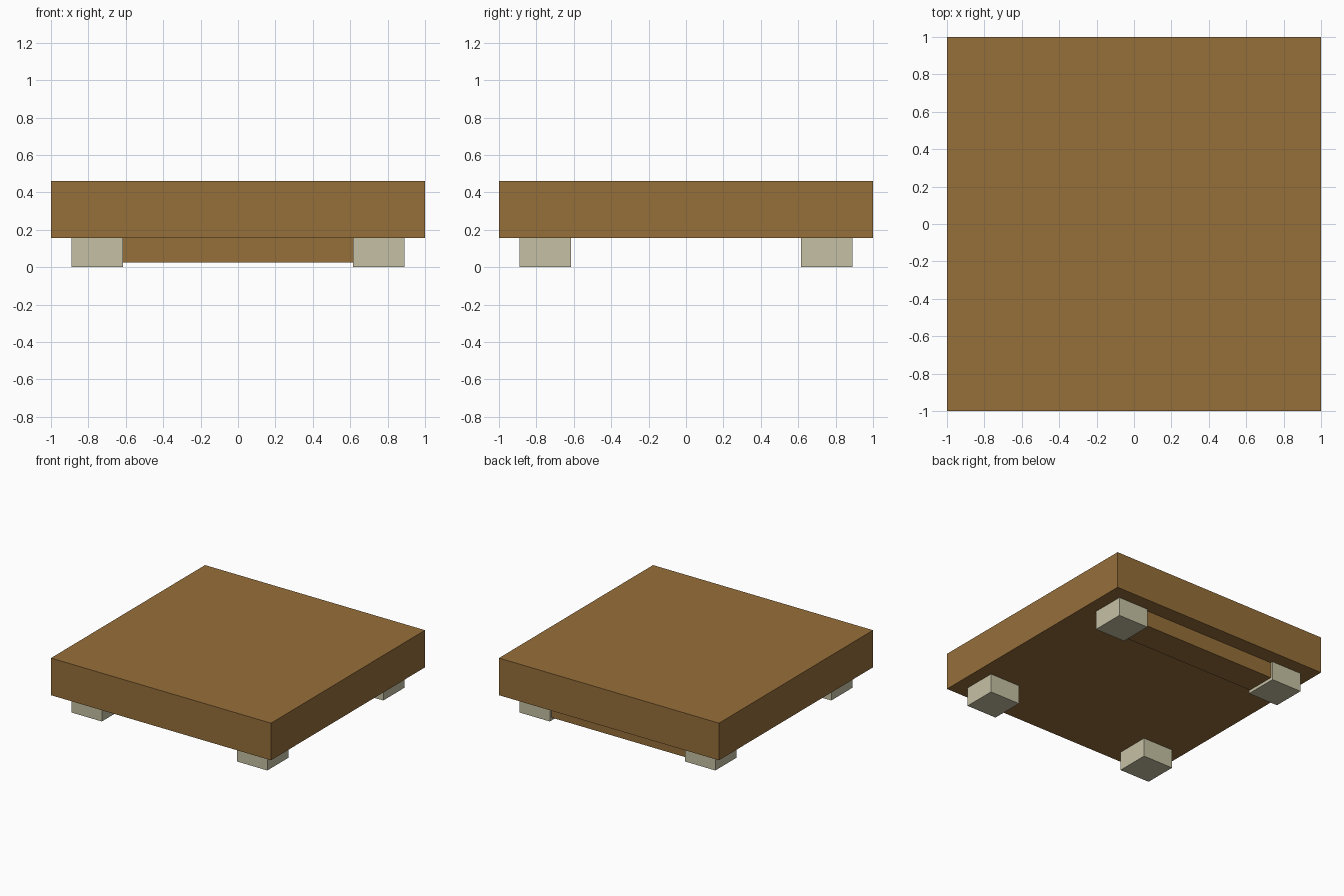
import bpy

if "Cube" in bpy.data.objects:
    bpy.data.objects.remove(bpy.data.objects["Cube"])


def material(name, rgb):
    m = bpy.data.materials.new(name)
    m.diffuse_color = (*rgb, 1.0)
    m.use_nodes = True
    m.node_tree.nodes["Principled BSDF"].inputs["Base Color"].default_value = m.diffuse_color
    return m


wood = material("brown wood", (0.305, 0.156, 0.042))
pale = material("pale stone", (0.56, 0.53, 0.37))


def box(name, lo, hi, mat):
    """Box spanning two opposite corners."""
    bpy.ops.mesh.primitive_cube_add(size=1)
    ob = bpy.context.object
    ob.name = name
    for v in ob.data.vertices:
        v.co = [lo[i] if v.co[i] < 0 else hi[i] for i in range(3)]
    ob.data.materials.append(mat)
    return ob


# Thick square top
box("table_top", (-1, -1, 0.155), (1, 1, 0.46), wood)

# Four short square feet
FOOT_IN, FOOT_OUT = 0.615, 0.89
for side, sx in (("left", -1), ("right", 1)):
    for end, sy in (("front", -1), ("back", 1)):
        xs = sorted((sx * FOOT_IN, sx * FOOT_OUT))
        ys = sorted((sy * FOOT_IN, sy * FOOT_OUT))
        box(f"{end}_{side}_foot", (xs[0], ys[0], 0), (xs[1], ys[1], 0.155), pale)

# Rail between the back feet
box("back_rail", (-FOOT_IN, 0.625, 0.025), (FOOT_IN, 0.87, 0.155), wood)
